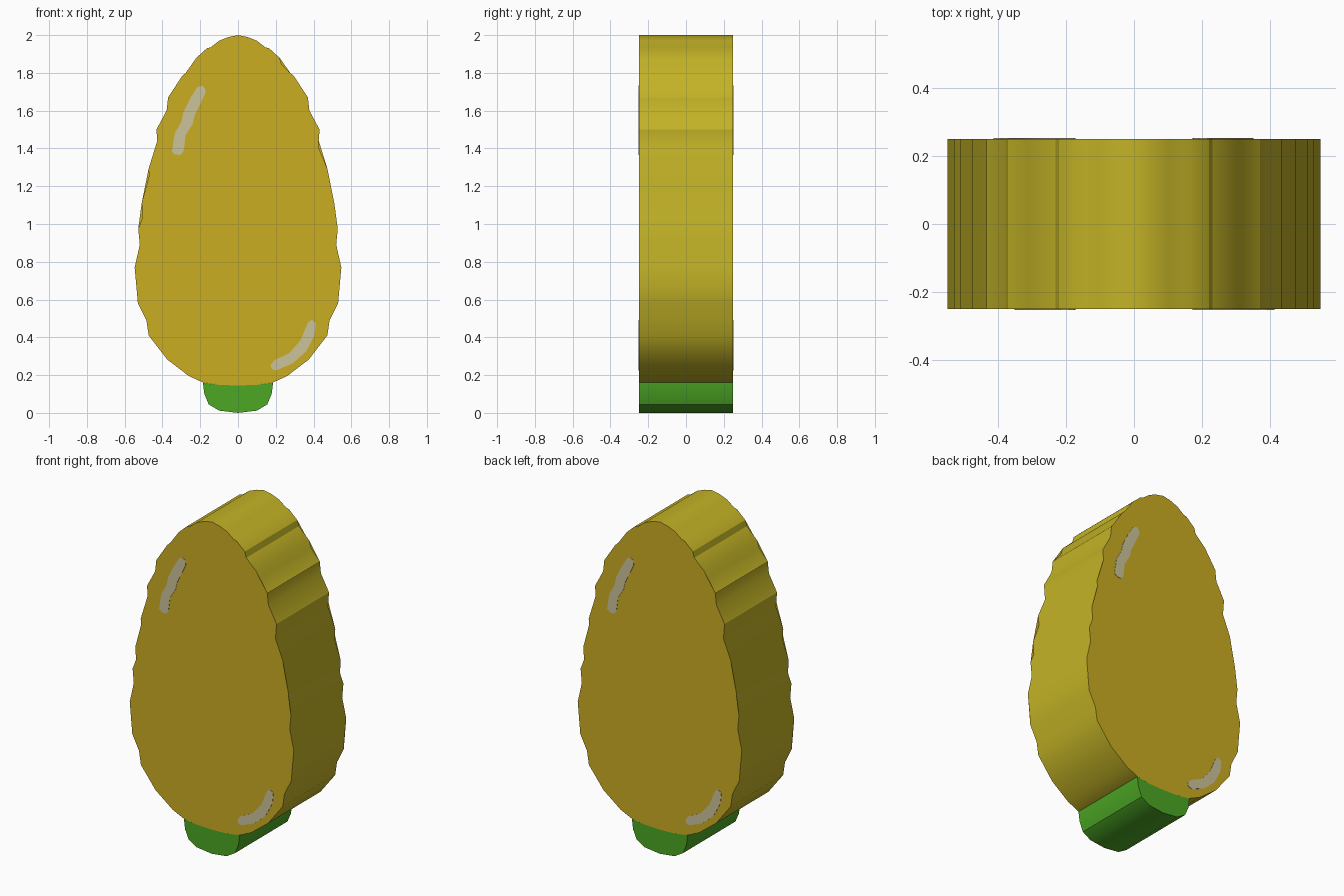
import bpy, bmesh, math

if "Cube" in bpy.data.objects:
    bpy.data.objects.remove(bpy.data.objects["Cube"])


def material(name, rgb):
    lin = [((c / 255 + 0.055) / 1.055) ** 2.4 for c in rgb]
    m = bpy.data.materials.new(name)
    m.diffuse_color = (*lin, 1)
    m.use_nodes = True
    m.node_tree.nodes["Principled BSDF"].inputs["Base Color"].default_value = m.diffuse_color
    return m


FACE = material("golden face", (203, 173, 34))
RIM = material("olive yellow rim", (195, 179, 38))
GREEN = material("leaf green", (76, 167, 36))
SHINE = material("pale highlight", (204, 195, 154))


def prism(name, pts, y0, y1, cap_mat, side_mat):
    """Extrude an (x, z) outline from y0 to y1."""
    bm = bmesh.new()
    front = [bm.verts.new((x, y0, z)) for x, z in pts]
    back = [bm.verts.new((x, y1, z)) for x, z in pts]
    n = len(pts)
    for i in range(n):
        j = (i + 1) % n
        bm.faces.new((front[j], front[i], back[i], back[j])).material_index = 1
    caps = [bm.faces.new(front), bm.faces.new(back[::-1])]
    bmesh.ops.triangulate(bm, faces=caps)
    bmesh.ops.recalc_face_normals(bm, faces=bm.faces)
    me = bpy.data.meshes.new(name)
    bm.to_mesh(me)
    bm.free()
    me.materials.append(cap_mat)
    me.materials.append(side_mat)
    ob = bpy.data.objects.new(name, me)
    bpy.context.collection.objects.link(ob)
    bpy.ops.object.select_all(action='DESELECT')
    ob.select_set(True)
    bpy.context.view_layer.objects.active = ob
    bpy.ops.object.shade_smooth_by_angle(angle=math.radians(30))
    return ob


def mirrored(half):
    """Right half from bottom centre to top centre, closed on the left."""
    return half + [(-x, z) for x, z in reversed(half) if x > 0]


# Wavy egg-shaped body
seam = [(0, .145), (.10, .148), (.183, .16)]
body = seam + [(.26, .195), (.375, .283), (.473, .41), (.485, .49), (.53, .58),
               (.535, .66), (.547, .77), (.52, .89), (.528, .975), (.505, 1.035),
               (.51, 1.11), (.467, 1.23), (.474, 1.29), (.425, 1.41), (.432, 1.50),
               (.378, 1.60), (.37, 1.67), (.312, 1.735), (.298, 1.78), (.23, 1.845),
               (.22, 1.88), (.165, 1.93), (.145, 1.935), (.10, 1.97), (.05, 1.99), (0, 2)]
prism("body", mirrored(body), -.25, .25, FACE, RIM)

# Green stem base, its top edge following the body
base = [(0, 0), (.10, .012), (.155, .045), (.178, .10), (.186, .16)]
base_top = [(.10, .148), (0, .145), (-.10, .148)]
left = [(-x, z) for x, z in reversed(base) if x > 0]
prism("stem_base", base + base_top + left, -.25, .25, GREEN, GREEN)

# Shine marks on front, repeated on the back turned half way round
upper = [(-.19, 1.732), (-.215, 1.725), (-.25, 1.67), (-.29, 1.59), (-.30, 1.54),
         (-.335, 1.48), (-.35, 1.385), (-.335, 1.368), (-.305, 1.366), (-.288, 1.385),
         (-.277, 1.47), (-.24, 1.53), (-.23, 1.575), (-.205, 1.625), (-.172, 1.695),
         (-.175, 1.72)]
lower = [(.39, .493), (.37, .478), (.33, .383), (.27, .315), (.195, .28), (.172, .255),
         (.178, .233), (.20, .225), (.29, .262), (.36, .325), (.405, .41), (.412, .475)]
for name, pts in (("upper_shine", upper), ("lower_shine", lower)):
    for side, s in (("front", 1), ("back", -1)):
        prism(f"{name}_{side}", [(s * x, z) for x, z in pts],
              -.252 * s, -.249 * s, SHINE, SHINE)
